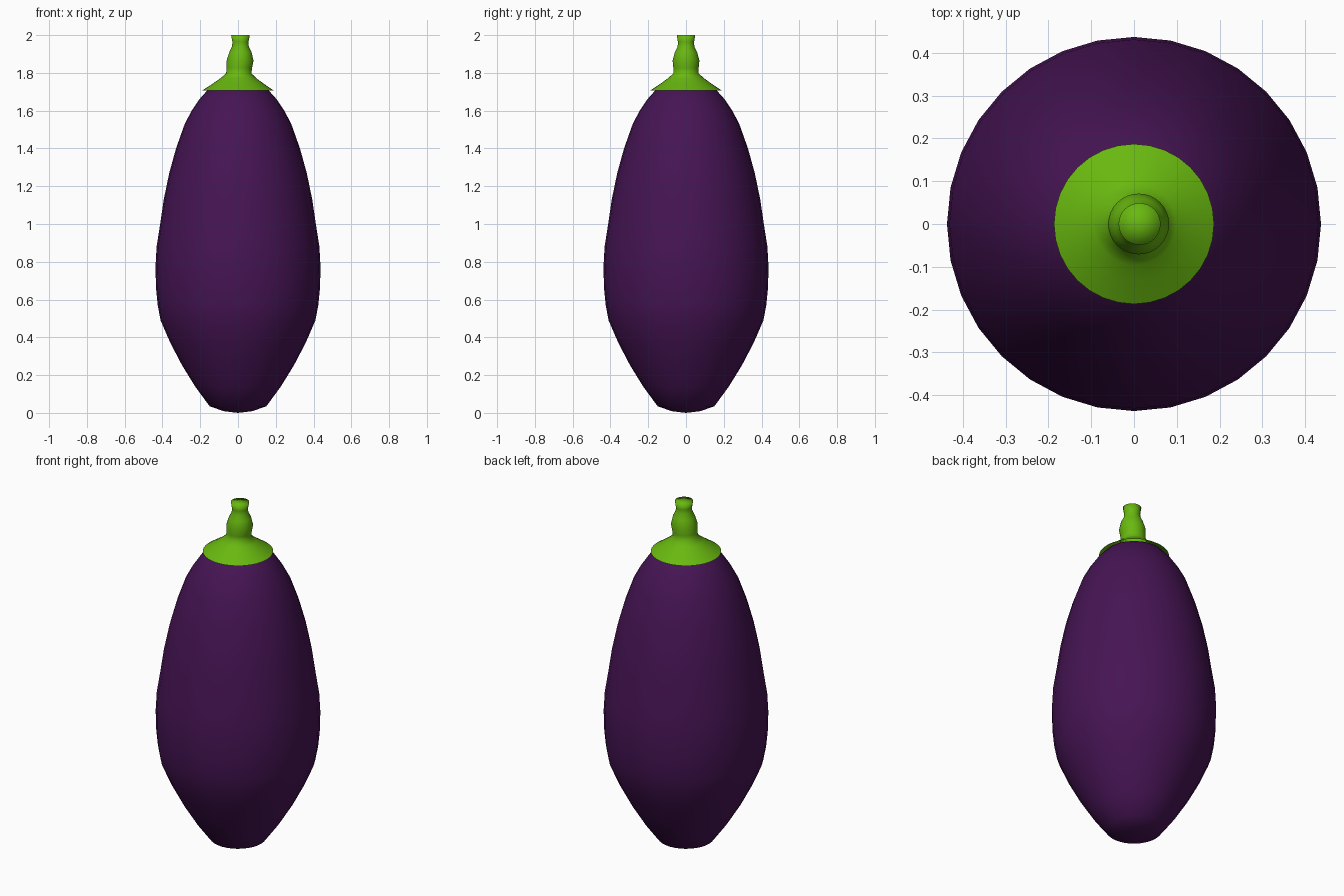
import bpy, bmesh, math

if "Cube" in bpy.data.objects:
    bpy.data.objects.remove(bpy.data.objects["Cube"])

SIDES = 32


def material(name, color):
    m = bpy.data.materials.new(name)
    m.diffuse_color = color
    m.use_nodes = True
    m.node_tree.nodes["Principled BSDF"].inputs["Base Color"].default_value = m.diffuse_color
    return m


def lathe(name, profile, mat, cap_bottom=False, cap_top=False):
    """Stack rings (radius, z, x offset) into a smooth round skin; radius 0 is a pole."""
    bm = bmesh.new()
    rings = []
    for r, z, dx in profile:
        if r == 0:
            rings.append([bm.verts.new((dx, 0, z))] * SIDES)
        else:
            rings.append([bm.verts.new((dx + r * math.cos(2 * math.pi * i / SIDES),
                                        r * math.sin(2 * math.pi * i / SIDES), z))
                          for i in range(SIDES)])
    for low, high in zip(rings, rings[1:]):
        for i in range(SIDES):
            j = (i + 1) % SIDES
            loop = list(dict.fromkeys((low[i], low[j], high[j], high[i])))
            bm.faces.new(loop)
    for f in bm.faces:
        f.smooth = True
    me = bpy.data.meshes.new(name)
    bm.to_mesh(me)
    bm.free()
    me.materials.append(mat)
    ob = bpy.data.objects.new(name, me)
    bpy.context.collection.objects.link(ob)
    return ob


purple = material("purple_skin", (0.061, 0.007, 0.088, 1))
green = material("green_stem", (0.14, 0.48, 0.005, 1))

# Fruit: blunt base, widest below the middle, tapering to the shoulder
body = [(0, 0.0), (0.075, 0.009), (0.15, 0.035), (0.227, 0.14), (0.295, 0.25), (0.358, 0.37),
        (0.41, 0.49), (0.425, 0.57), (0.434, 0.66), (0.437, 0.77), (0.431, 0.88),
        (0.412, 1.0), (0.393, 1.13), (0.364, 1.27), (0.328, 1.40), (0.282, 1.53),
        (0.245, 1.60), (0.205, 1.66), (0.16, 1.71), (0.09, 1.745), (0, 1.755)]
lathe("eggplant_body", [(r, z, 0) for r, z in body], purple)

# Cap and stem: flared collar, bulging neck leaning slightly to +x
stem = [(0.187, 1.708, 0), (0.135, 1.743, 0.001), (0.096, 1.771, 0.002), (0.067, 1.797, 0.004),
        (0.067, 1.825, 0.007), (0.071, 1.865, 0.011), (0.059, 1.91, 0.013),
        (0.044, 1.94, 0.013), (0.043, 1.965, 0.013), (0.049, 2.0, 0.013), (0, 2.0, 0.013)]
lathe("cap_and_stem", stem, green)
